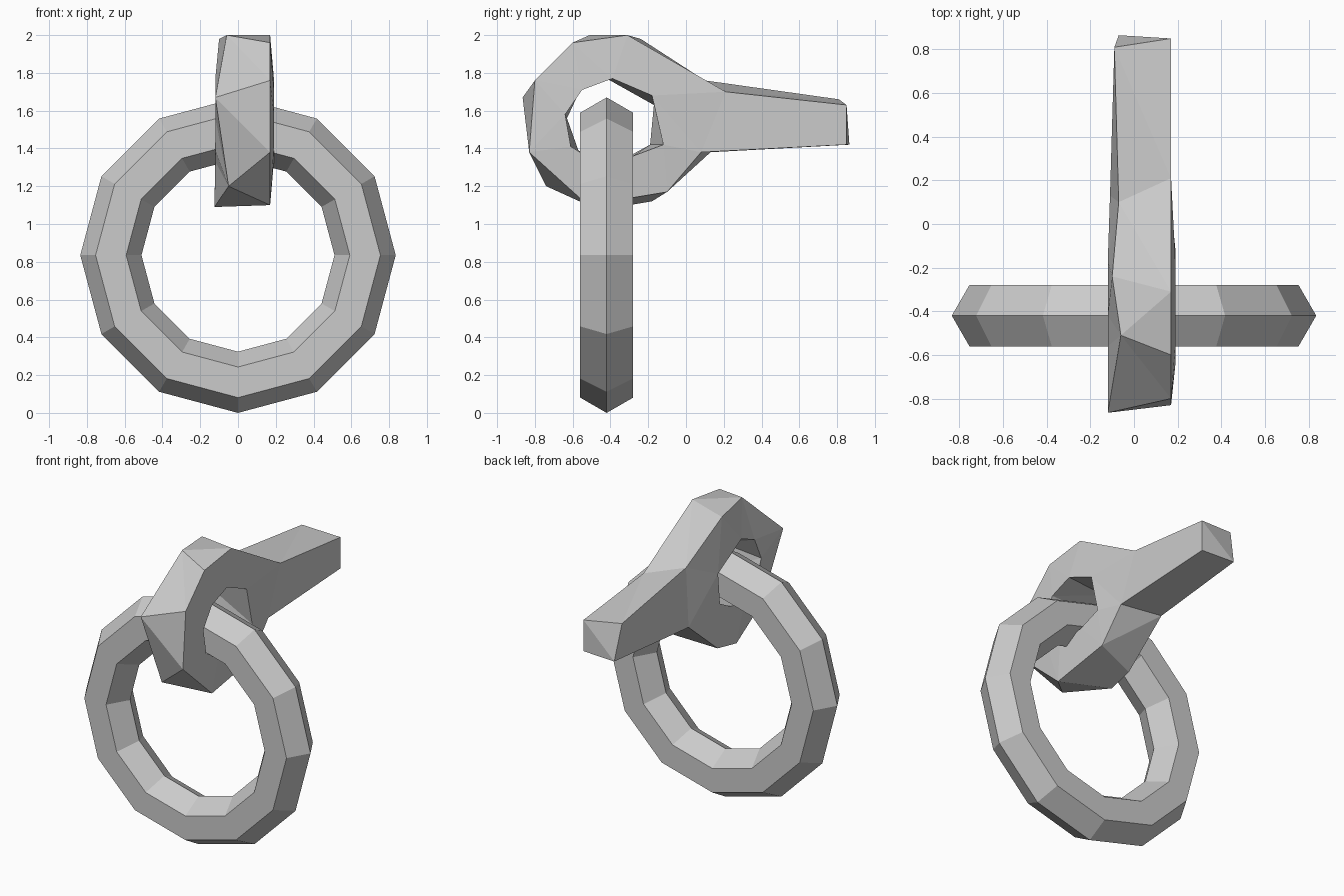
import bpy
import bmesh
from math import sin, cos, tau

default_cube = bpy.data.objects.get("Cube")
if default_cube:
    bpy.data.objects.remove(default_cube, do_unlink=True)

GREY = (0.6, 0.6, 0.6, 1)
metal = bpy.data.materials.new("plain grey")
metal.use_nodes = True
metal.diffuse_color = GREY
metal.node_tree.nodes["Principled BSDF"].inputs["Base Color"].default_value = GREY


def finish(bm, name):
    """Turn the bmesh into a flat shaded object with the grey material."""
    bmesh.ops.recalc_face_normals(bm, faces=bm.faces)
    mesh = bpy.data.meshes.new(name)
    bm.to_mesh(mesh)
    bm.free()
    mesh.materials.append(metal)
    obj = bpy.data.objects.new(name, mesh)
    bpy.context.collection.objects.link(obj)
    return obj


def bridge(bm, first, second):
    """Join two closed loops of equal length with quads."""
    count = len(first)
    for i in range(count):
        j = (i + 1) % count
        bm.faces.new((first[i], first[j], second[j], second[i]))


# Hanging ring: a hexagonal section swept around twelve segments
def build_ring(centre_y, centre_z, major, minor, segments, sides):
    bm = bmesh.new()
    loops = []
    for s in range(segments):
        around = tau * s / segments
        loop = []
        for k in range(sides):
            section = tau * k / sides
            radius = major + minor * cos(section)
            loop.append(bm.verts.new((radius * cos(around),
                                      centre_y + minor * sin(section),
                                      centre_z + radius * sin(around))))
        loops.append(loop)
    for s in range(segments):
        bridge(bm, loops[s], loops[(s + 1) % segments])
    return finish(bm, "hanging_ring")


build_ring(-0.42, 0.835, 0.673, 0.162, 12, 6)

# Eye bolt outlines as (y, z), from the front over the top and back underneath
outer_left = [(-.83, 1.38), (-.8, 1.76), (-.6, 1.96), (-.31, 2), (.21, 1.7),
              (.85, 1.63), (.85, 1.42), (.08, 1.38), (-.1, 1.17), (-.52, 1.1)]
outer_right = [(-.74, 1.2), (-.865, 1.67), (-.51, 2), (-.24, 1.98), (.1, 1.76),
               (.81, 1.66), (.865, 1.42), (.13, 1.38), (-.18, 1.12), (-.36, 1.09)]
outer_right_x = [-.05, -.12, -.06, -.1, -.07, -.09, -.07, -.11, -.11, -.125]
inner_left = [(-.61, 1.41), (-.64, 1.58), (-.55, 1.71), (-.39, 1.77),
              (-.18, 1.68), (-.12, 1.42), (-.28, 1.36), (-.48, 1.33)]
inner_right = [(-.57, 1.39), (-.63, 1.56), (-.56, 1.71), (-.42, 1.77),
               (-.17, 1.63), (-.19, 1.42), (-.3, 1.36), (-.45, 1.33)]
SHANK_START = 4     # outline index where the shank leaves the eye


def build_eye_bolt():
    bm = bmesh.new()
    out_l = [bm.verts.new((0.17, y, z)) for y, z in outer_left]
    out_r = [bm.verts.new((x, y, z)) for x, (y, z) in zip(outer_right_x, outer_right)]
    in_l = [bm.verts.new((0.19, y, z)) for y, z in inner_left]
    in_r = [bm.verts.new((-0.12, y, z)) for y, z in inner_right]
    # rim and hole walls
    bridge(bm, out_l, out_r)
    bridge(bm, in_l, in_r)
    for outer, inner in ((out_l, in_l), (out_r, in_r)):
        # side of the eye, skipping the two shank tip corners
        tip = SHANK_START + 1
        eye = outer[:tip] + outer[tip + 2:]
        bridge(bm, eye, inner)
        # side of the shank
        bm.faces.new(outer[SHANK_START:SHANK_START + 4])
    bmesh.ops.triangulate(bm, faces=bm.faces[:])
    return finish(bm, "eye_bolt")


build_eye_bolt()
